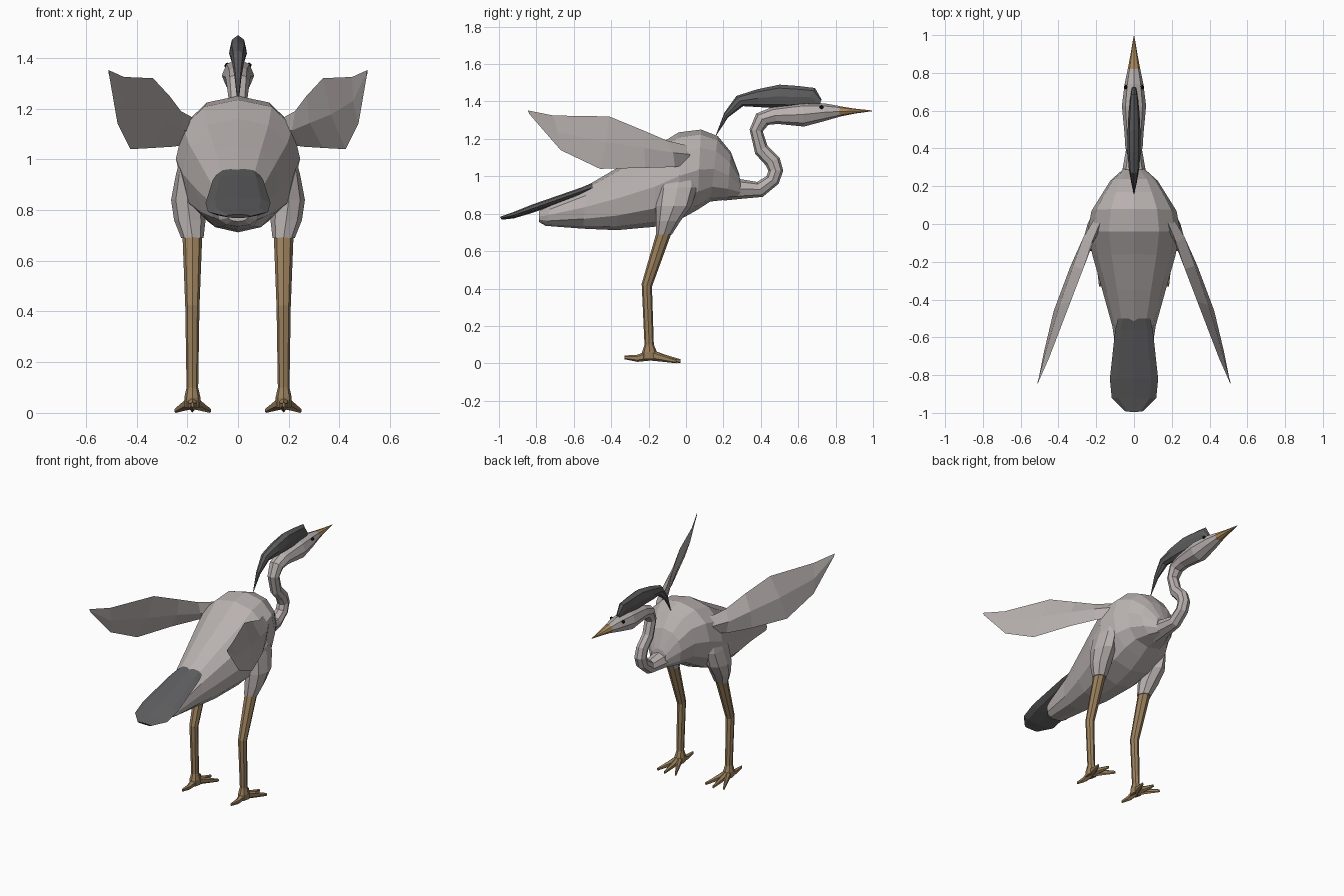
import bpy, bmesh, math
from mathutils import Vector


def material(name, rgb):
    m = bpy.data.materials.new(name)
    m.diffuse_color = (*rgb, 1)
    return m


PLUMAGE = material("plumage", (0.48, 0.44, 0.43))
DARK = material("dark_feather", (0.11, 0.11, 0.115))
SKIN = material("leg_skin", (0.33, 0.22, 0.11))
HORN = material("beak_horn", (0.42, 0.26, 0.11))
BLACK = material("eye_black", (0.01, 0.01, 0.01))


def loft(name, stations, mat, sides=8, side=(1, 0, 0), power=1.0):
    """Skin rings; each station is (edge point, opposite edge point, half width)."""
    bm = bmesh.new()
    side = Vector(side).normalized()
    soft = lambda v: math.copysign(abs(v) ** power, v) if abs(v) > 1e-6 else 0
    rings = []
    for a, b, w in stations:
        a, b = Vector(a), Vector(b)
        mid, half = (a + b) / 2, (a - b) / 2
        ring = []
        for i in range(sides):
            t = 2 * math.pi * i / sides
            ring.append(bm.verts.new(mid + half * soft(math.cos(t)) + side * w * soft(math.sin(t))))
        rings.append(ring)
    for r, s in zip(rings, rings[1:]):
        for i in range(sides):
            j = (i + 1) % sides
            bm.faces.new((r[i], r[j], s[j], s[i]))
    bm.faces.new(rings[0])
    bm.faces.new(rings[-1])
    bmesh.ops.recalc_face_normals(bm, faces=bm.faces)
    me = bpy.data.meshes.new(name)
    bm.to_mesh(me)
    bm.free()
    ob = bpy.data.objects.new(name, me)
    me.materials.append(mat)
    bpy.context.collection.objects.link(ob)
    return ob


def side_loft(name, rows, mat, x=0.0, **kw):
    """Rows are (y, z, opposite y, opposite z, half width) read from the side."""
    return loft(name, [((x, p[0], p[1]), (x, p[2], p[3]), p[4]) for p in rows], mat, **kw)


# Body
side_loft("body", [
    (-0.785, 0.815, -0.785, 0.755, 0.045),
    (-0.72, 0.85, -0.75, 0.735, 0.085),
    (-0.53, 0.95, -0.55, 0.72, 0.115),
    (-0.35, 1.055, -0.37, 0.712, 0.165),
    (-0.16, 1.16, -0.17, 0.73, 0.22),
    (-0.04, 1.235, -0.03, 0.77, 0.245),
    (0.08, 1.25, 0.06, 0.82, 0.225),
    (0.17, 1.215, 0.13, 0.865, 0.175),
    (0.24, 1.13, 0.22, 0.875, 0.125),
    (0.285, 1.01, 0.30, 0.885, 0.055)], PLUMAGE, sides=12, power=0.88)

# S-shaped neck and head in one skin
side_loft("neck_and_head", [
    (0.20, 1.03, 0.20, 0.87, 0.08),
    (0.29, 0.985, 0.30, 0.88, 0.06),
    (0.38, 0.97, 0.41, 0.89, 0.042),
    (0.43, 1.00, 0.495, 0.96, 0.04),
    (0.44, 1.03, 0.52, 1.03, 0.038),
    (0.425, 1.06, 0.50, 1.10, 0.036),
    (0.37, 1.12, 0.435, 1.165, 0.035),
    (0.34, 1.25, 0.41, 1.24, 0.038),
    (0.375, 1.335, 0.44, 1.275, 0.046),
    (0.46, 1.37, 0.49, 1.28, 0.05),
    (0.62, 1.395, 0.63, 1.266, 0.064),
    (0.74, 1.39, 0.74, 1.295, 0.05),
    (0.82, 1.376, 0.82, 1.318, 0.033)], PLUMAGE)

# Beak
side_loft("beak", [
    (0.815, 1.376, 0.815, 1.318, 0.034),
    (0.90, 1.362, 0.90, 1.335, 0.018),
    (0.995, 1.352, 0.995, 1.348, 0.002)], HORN, sides=8)

# Swept-back head crest
side_loft("crest", [
    (0.725, 1.41, 0.71, 1.375, 0.012),
    (0.69, 1.472, 0.64, 1.375, 0.022),
    (0.60, 1.483, 0.55, 1.365, 0.030),
    (0.50, 1.49, 0.47, 1.365, 0.034),
    (0.38, 1.465, 0.39, 1.37, 0.035),
    (0.27, 1.43, 0.305, 1.375, 0.027),
    (0.205, 1.34, 0.225, 1.315, 0.014),
    (0.16, 1.222, 0.163, 1.22, 0.002)], DARK)

# Tail
side_loft("tail", [
    (-0.50, 0.965, -0.50, 0.915, 0.085),
    (-0.56, 0.94, -0.57, 0.895, 0.10),
    (-0.82, 0.85, -0.82, 0.805, 0.128),
    (-0.92, 0.81, -0.92, 0.775, 0.118),
    (-0.995, 0.783, -0.985, 0.768, 0.05)], DARK)

for s, label in ((1, "right"), (-1, "left")):
    # Wing blade: upper edge, lower edge, half thickness
    wing = [((0.17, 0.03, 1.16), (0.19, 0.01, 1.06), 0.03),
            ((0.225, -0.10, 1.19), (0.255, -0.06, 1.05), 0.03),
            ((0.27, -0.24, 1.25), (0.335, -0.22, 1.045), 0.022),
            ((0.335, -0.41, 1.32), (0.425, -0.46, 1.04), 0.016),
            ((0.45, -0.71, 1.325), (0.475, -0.67, 1.14), 0.009),
            ((0.51, -0.845, 1.352), (0.508, -0.835, 1.33), 0.002)]
    loft(label + "_wing", [((s * a[0], a[1], a[2]), (s * b[0], b[1], b[2]), w)
                           for a, b, w in wing],
         PLUMAGE, sides=4, side=(s * 0.9, 0.4, 0.2))

    # Feathered thigh
    loft(label + "_thigh", [((s * x, y0, z), (s * x, y1, z), w) for x, y0, y1, z, w in (
        (0.18, -0.16, -0.075, 0.69, 0.044),
        (0.19, -0.16, -0.03, 0.76, 0.062),
        (0.20, -0.16, 0.03, 0.84, 0.064),
        (0.20, -0.15, 0.06, 0.94, 0.045),
        (0.19, -0.12, 0.05, 1.05, 0.025))], PLUMAGE)

    # Leg with backward knee
    side_loft(label + "_leg", [
        (-0.155, 0.71, -0.08, 0.69, 0.039),
        (-0.237, 0.425, -0.182, 0.41, 0.028),
        (-0.222, 0.10, -0.172, 0.10, 0.023),
        (-0.235, 0.06, -0.155, 0.06, 0.032),
        (-0.24, 0.022, -0.14, 0.022, 0.03)], SKIN, x=s * 0.18)

    # Toes: three forward, one back
    for k, (tx, ty, tz) in enumerate(((0.18, -0.03, 0.012), (0.245, -0.05, 0.01),
                                      (0.112, -0.05, 0.01), (0.18, -0.33, 0.032))):
        mx, my, mz = (0.18 + tx) / 2, (-0.19 + ty) / 2, 0.028
        loft(f"{label}_toe_{k + 1}", [
            ((s * 0.18, -0.19, 0.075), (s * 0.18, -0.19, 0.015), 0.024),
            ((s * mx, my, mz + 0.018), (s * mx, my, mz - 0.02), 0.015),
            ((s * tx, ty, tz + 0.01), (s * tx, ty, tz - 0.01), 0.006)], SKIN, sides=6)

    # Eye
    bpy.ops.mesh.primitive_ico_sphere_add(subdivisions=1, radius=0.012,
                                          location=(s * 0.043, 0.725, 1.37))
    eye = bpy.context.object
    eye.name = label + "_eye"
    eye.data.materials.append(BLACK)
